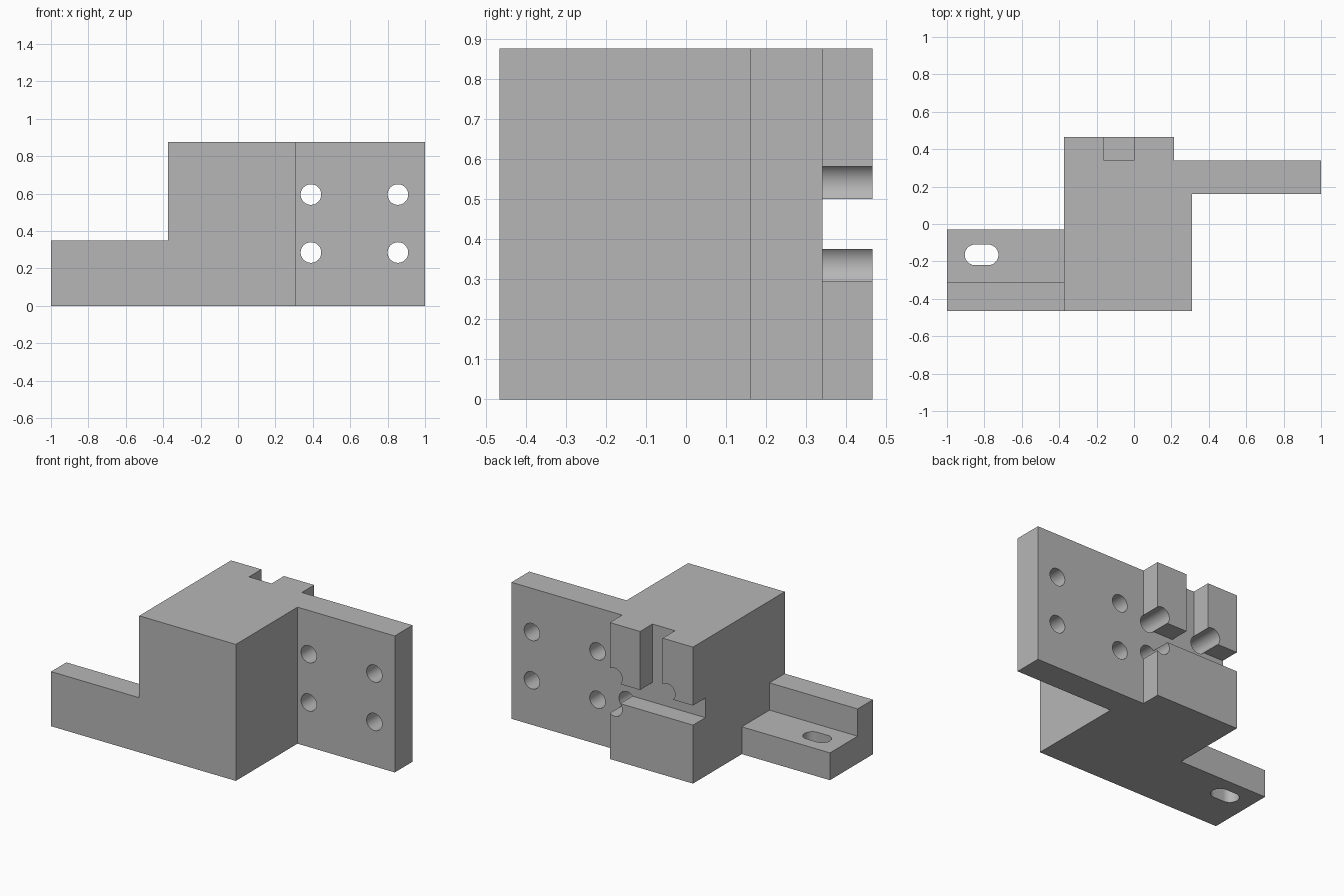
import bpy
import bmesh
import math
from mathutils import Matrix, Vector

cube = bpy.data.objects.get("Cube")
if cube:
    bpy.data.objects.remove(cube, do_unlink=True)

metal = bpy.data.materials.new("plain_grey_metal")
metal.use_nodes = True
GREY = (0.47, 0.47, 0.47, 1)
metal.diffuse_color = GREY
metal.node_tree.nodes["Principled BSDF"].inputs["Base Color"].default_value = GREY


def make_object(name, bm):
    bmesh.ops.recalc_face_normals(bm, faces=bm.faces)
    mesh = bpy.data.meshes.new(name)
    bm.to_mesh(mesh)
    bm.free()
    mesh.materials.append(metal)
    obj = bpy.data.objects.new(name, mesh)
    bpy.context.collection.objects.link(obj)
    return obj


def prism(name, points, sweep):
    """Extrude a closed outline of 3D points along a vector."""
    bm = bmesh.new()
    face = bm.faces.new([bm.verts.new(p) for p in points])
    new = bmesh.ops.extrude_face_region(bm, geom=[face])["geom"]
    bmesh.ops.translate(bm, vec=Vector(sweep),
                        verts=[v for v in new if isinstance(v, bmesh.types.BMVert)])
    return make_object(name, bm)


def box(name, x0, x1, y0, y1, z0, z1):
    return prism(name, [(x0, y0, z0), (x1, y0, z0), (x1, y1, z0), (x0, y1, z0)],
                 (0, 0, z1 - z0))


def drill(name, x, z, y0, y1, radius=0.055):
    """Cylinder cutter running along y."""
    bm = bmesh.new()
    bmesh.ops.create_cone(
        bm, cap_ends=True, segments=48, radius1=radius, radius2=radius, depth=y1 - y0,
        matrix=Matrix.Translation((x, (y0 + y1) / 2, z)) @ Matrix.Rotation(math.pi / 2, 4, "X"))
    return make_object(name, bm)


def cut(target, cutters):
    """Subtract each cutter, then remove it."""
    bpy.context.view_layer.objects.active = target
    for cutter in cutters:
        cutter.hide_render = True
        mod = target.modifiers.new("cut", "BOOLEAN")
        mod.operation = "DIFFERENCE"
        mod.solver = "EXACT"
        mod.object = cutter
        bpy.ops.object.modifier_apply(modifier=mod.name)
        bpy.data.objects.remove(cutter, do_unlink=True)


def shade(obj):
    bpy.ops.object.select_all(action="DESELECT")
    obj.select_set(True)
    bpy.context.view_layer.objects.active = obj
    bpy.ops.object.shade_smooth_by_angle(angle=math.radians(30))


LEFT, RIGHT = -0.375, 0.31      # block sides
FRONT, BACK = -0.465, 0.465
WALL = 0.34                     # back of the mounting plate and slot floor
PAD = 0.215                     # outer side of the raised back pads
HEIGHT = 0.875

# Block, back pads and side mounting plate share one outline
outline = [(LEFT, FRONT), (RIGHT, FRONT), (RIGHT, 0.16), (1, 0.16),
           (1, WALL), (PAD, WALL), (PAD, BACK), (LEFT, BACK)]
block = prism("block_with_plate", [(x, y, 0) for x, y in outline], (0, 0, HEIGHT))

# T-shaped slot in the back
cutters = [box("cross_slot", LEFT - 0.1, PAD + 0.1, WALL, 0.6, 0.375, 0.5),
           box("upright_slot", -0.16, 0, WALL, 0.6, 0.45, 1)]
# Plate bolt holes
for x in (0.39, 0.855):
    for z in (0.285, 0.595):
        cutters.append(drill("bolt_hole", x, z, 0.1, 0.4))
# Blind holes at the pad corners
for x, z in ((0.182, 0.537), (0.182, 0.338), (-0.193, 0.537)):
    cutters.append(drill("blind_hole", x, z, 0.2, 0.6))
cut(block, cutters)
shade(block)

# Stepped foot on the right
step = [(FRONT, 0), (-0.03, 0), (-0.03, 0.175), (-0.31, 0.175), (-0.31, 0.35), (FRONT, 0.35)]
foot = prism("stepped_foot", [(-1, y, z) for y, z in step], (LEFT + 1, 0, 0))

# Round-ended slot through the foot
rounded = []
for i in range(50):
    end = i // 25
    a = math.pi * (i % 25 / 24 + end) - math.pi / 2
    rounded.append(((-0.85 if end else -0.78) + 0.055 * math.cos(a),
                    -0.165 + 0.055 * math.sin(a), -0.1))
cut(foot, [prism("slot_cutter", rounded, (0, 0, 0.4))])
shade(foot)
